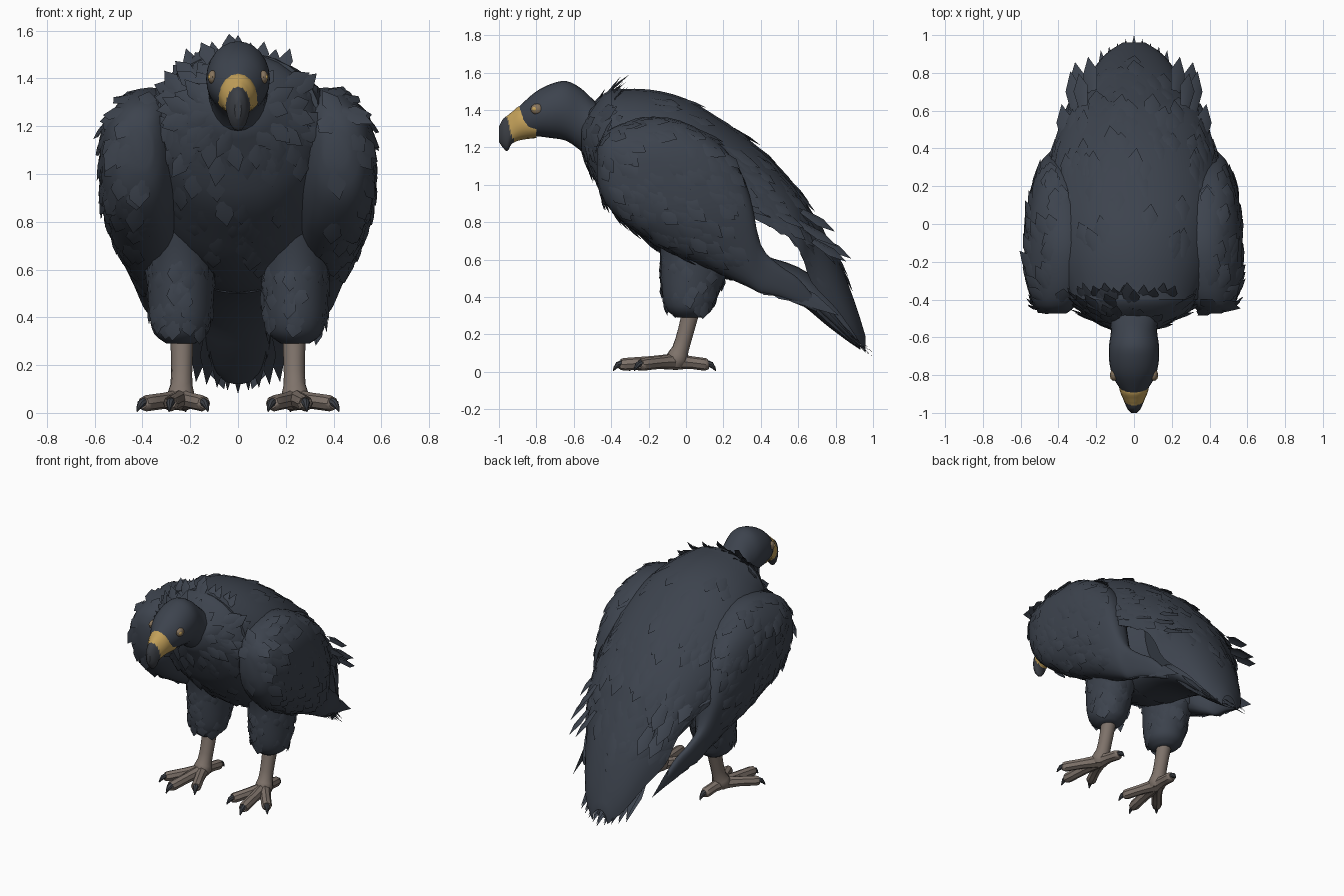
import bpy, bmesh, math, random
from mathutils import Vector

if "Cube" in bpy.data.objects:
    bpy.data.objects.remove(bpy.data.objects["Cube"])

random.seed(7)


def material(name, rgb):
    m = bpy.data.materials.new(name)
    m.diffuse_color = (*rgb, 1)
    m.use_nodes = True
    m.node_tree.nodes["Principled BSDF"].inputs["Base Color"].default_value = m.diffuse_color
    return m


PLUME = material("slate plumage", (0.046, 0.056, 0.075))
SKIN = material("grey brown skin", (0.21, 0.17, 0.145))
YELLOW = material("beak yellow", (0.54, 0.35, 0.10))
HORN = material("dark horn", (0.045, 0.05, 0.06))
EYE = material("amber eye", (0.24, 0.175, 0.11))


def finish(name, bm, mats, angle=40):
    me = bpy.data.meshes.new(name)
    bm.to_mesh(me)
    bm.free()
    for m in mats:
        me.materials.append(m)
    ob = bpy.data.objects.new(name, me)
    bpy.context.collection.objects.link(ob)
    bpy.ops.object.select_all(action='DESELECT')
    ob.select_set(True)
    bpy.context.view_layer.objects.active = ob
    bpy.ops.object.shade_smooth_by_angle(angle=math.radians(angle))
    return ob


def refine(rows, k=3):
    """Catmull-Rom subdivision of a table of section values."""
    out = []
    for i in range(len(rows) - 1):
        a, b, c, d = (rows[max(0, min(len(rows) - 1, i + j))] for j in (-1, 0, 1, 2))
        for s in range(k):
            t = s / k
            out.append([0.5 * (2 * q + (r - p) * t + (2 * p - 5 * q + 4 * r - u) * t * t
                               + (3 * q - p - 3 * r + u) * t ** 3) for p, q, r, u in zip(a, b, c, d)])
    return out + [list(rows[-1])]


def loft(name, rings, mats, rule=None):
    """Skin closed rings of points, capping both ends."""
    bm = bmesh.new()
    vr = [[bm.verts.new(p) for p in r] for r in rings]
    n = len(vr[0])
    for a, b in zip(vr, vr[1:]):
        for i in range(n):
            bm.faces.new((a[i], a[(i + 1) % n], b[(i + 1) % n], b[i]))
    bm.faces.new(vr[0])
    bm.faces.new(vr[-1])
    bmesh.ops.recalc_face_normals(bm, faces=bm.faces)
    if rule:
        for f in bm.faces:
            f.material_index = rule(f.calc_center_median())
    return finish(name, bm, mats)


def oval(y, top, bot, hw, xc=0, n=24, power=1.0):
    """Upright section; a power below 1 makes it boxier."""
    c, h = (top + bot) / 2, (top - bot) / 2

    def box(v):
        return math.copysign(abs(v) ** power, v)
    return [Vector((xc + hw * box(math.cos(a)), y, c + h * box(math.sin(a))))
            for a in (2 * math.pi * i / n for i in range(n))]


def tube(name, path, mats, n=10, rule=None):
    """Round limb along points given as (x, y, z, radius)."""
    path = refine(path, 2)
    pts = [Vector(p[:3]) for p in path]
    rings = []
    for i, p in enumerate(pts):
        q = (pts[min(i + 1, len(pts) - 1)] - pts[max(i - 1, 0)]).to_track_quat('Z', 'Y')
        r = max(path[i][3], 0.002)
        rings.append([p + q @ Vector((r * math.cos(a), r * math.sin(a), 0))
                      for a in (2 * math.pi * j / n for j in range(n))])
    return loft(name, rings, mats, rule)


def feather(bm, base, d, nrm, length, width):
    """One ridged leaf-shaped plate."""
    d = d.normalized()
    s = d.cross(nrm).normalized() * width / 2
    up = s.cross(d).normalized() * width * 0.12
    b, m, t = base, base + d * length * 0.55, base + d * length
    v = [bm.verts.new(p) for p in (b - s * .6, b + up, b + s * .6, m - s, m + up, m + s, t)]
    for f in ((0, 1, 4, 3), (1, 2, 5, 4), (3, 4, 6), (4, 5, 6)):
        bm.faces.new([v[i] for i in f])


def plumage(name, host, count, flow, length, width, lift, rule):
    """Scatter feathers over the part of a host surface chosen by a rule."""
    bm = bmesh.new()
    me = host.data
    polys = [p for p in me.polygons if len(p.vertices) == 4 and rule(p.center, p.normal)]
    for p in random.choices(polys, weights=[p.area for p in polys], k=count):
        a, b, c, e = (me.vertices[i].co for i in p.vertices)
        pos = a.lerp(b, random.random()).lerp(e.lerp(c, random.random()), random.random())
        d = Vector(flow) + Vector([random.uniform(-.2, .2) for _ in range(3)])
        d = (d - p.normal * d.dot(p.normal)).normalized() + p.normal * lift * random.uniform(.4, 1.2)
        feather(bm, pos - p.normal * 0.006, d, p.normal, length * random.uniform(.7, 1.2), width)
    return finish(name, bm, [PLUME])


# Torso
body = loft("body", [oval(*r) for r in refine([
    (-.56, 1.36, 1.18, .12), (-.49, 1.43, 1.04, .25), (-.40, 1.51, .87, .335), (-.25, 1.50, .73, .39),
    (-.1, 1.46, .61, .41), (.1, 1.37, .52, .39), (.25, 1.27, .50, .33), (.37, 1.15, .56, .22)])], [PLUME])
plumage("body_feathers", body, 80, (0, .5, -.9), .11, .08, .07, lambda c, n: c.y < .1 and c.z < 1.25)
plumage("ruff_feathers", body, 90, (0, .8, -.15), .12, .07, .2, lambda c, n: c.y < -.39 and c.z > 1.08)

# Arched mantle sweeping from the shoulders to the tail


def arch(y, top, edge, hw, n=14):
    ts = [math.pi * (i / n - .5) for i in range(n + 1)]
    outer = [Vector((hw * math.sin(t), y, edge + (top - edge) * math.cos(t))) for t in ts]
    inner = [Vector((p.x * .93, y, edge + .005 + (p.z - edge) * .9)) for p in reversed(outer)]
    return outer + inner


mantle = loft("mantle", [arch(*r) for r in refine([
    (-.40, 1.51, 1.25, .34), (-.2, 1.51, 1.10, .44), (0, 1.46, 1.0, .48), (.2, 1.34, .9, .48), (.4, 1.19, .80, .43),
    (.55, 1.03, .72, .38), (.62, .94, .62, .35), (.67, .86, .48, .31), (.8, .63, .34, .23), (.9, .38, .20, .15),
    (.96, .19, .1, .06)])], [PLUME])
plumage("mantle_feathers", mantle, 60, (0, .8, -.6), .15, .09, .06,
        lambda c, n: n.z > .2 and -.2 < c.y < .85 and abs(c.x) < .3)
plumage("mantle_edge_feathers", mantle, 60, (0, .85, -.5), .14, .07, .1,
        lambda c, n: n.z > 0 and .05 < c.y < .72 and abs(c.x) > .28)

# Raised crest on the nape and long flight feathers
bm = bmesh.new()
for i in range(-4, 5):
    feather(bm, Vector((i * .045, -.43 + abs(i) * .006, 1.47 - abs(i) * .013)),
            Vector((i * .07, .6 + .3 * (i % 2), .8)), Vector((0, -.7, .7)), .14, .06)
for s in (-1, 1):
    for x, y, z, l in ((.31, .60, .80, .25), (.27, .62, .86, .21), (.29, .68, .70, .21), (.22, .7, .72, .22),
                       (.36, .45, .88, .22), (.40, .3, .92, .18)):
        feather(bm, Vector((s * x, y, z)), Vector((s * .1, .8, -.5)), Vector((s * .5, .4, .7)), l, .09)
finish("crest_and_flight_feathers", bm, [PLUME])

# Tail with a fan of feathers
loft("tail", [oval(*r) for r in refine([
    (.18, .74, .50, .22), (.4, .63, .46, .21), (.6, .56, .37, .2), (.75, .45, .25, .17),
    (.87, .30, .16, .13), (.93, .22, .12, .08)])], [PLUME])
bm = bmesh.new()
for layer in range(2):
    for i in range(-4, 5):
        start = Vector((i * .035, .62, .40 + layer * .09))
        end = Vector((i * .044, 1.0 - abs(i) * .02, .08 + abs(i) * .012 + layer * .02))
        feather(bm, start, end - start, Vector((i * .05, .7, .7)), (end - start).length, .08)
finish("tail_feathers", bm, [PLUME])

# Head
loft("head", [oval(*r) for r in refine([
    (-.91, 1.40, 1.28, .04), (-.87, 1.44, 1.265, .075), (-.80, 1.50, 1.26, .115), (-.72, 1.54, 1.25, .132),
    (-.64, 1.555, 1.235, .132), (-.56, 1.515, 1.18, .122), (-.49, 1.45, 1.12, .14), (-.42, 1.4, 1.1, .17)])], [PLUME])

# Hooked beak: yellow base, dark tip
loft("beak", [oval(*r, n=16) for r in refine([
    (-.80, 1.38, 1.25, .088), (-.88, 1.422, 1.24, .076), (-.93, 1.39, 1.22, .056), (-.955, 1.37, 1.18, .046),
    (-.98, 1.35, 1.20, .034), (-1.0, 1.31, 1.23, .014)], 4)], [YELLOW, HORN],
    lambda c: 1 if c.y < -.945 + (1.31 - c.z) * .3 else 0)

for s, side in ((1, "left"), (-1, "right")):
    # Eyes
    for part, r, off, m in (("eye", .034, 0, EYE), ("iris", .016, .011, YELLOW)):
        bm = bmesh.new()
        bmesh.ops.create_uvsphere(bm, u_segments=14, v_segments=8, radius=r)
        for v in bm.verts:
            v.co = Vector((s * (.106 + off) + v.co.x * .6, -.797 - off + v.co.y, 1.405 + v.co.z * .85))
        finish(side + "_" + part, bm, [m])

    # Folded wing, blending into the back, ending in a long low blade of primaries
    rings = [oval(y, t, b, hx, xc, 28, .8) for y, t, b, xc, hx in refine([
        (-.475, 1.19, 1.03, .41, .05), (-.43, 1.28, .90, .42, .11), (-.3, 1.34, .77, .41, .16),
        (-.1, 1.36, .65, .405, .17), (.1, 1.28, .56, .395, .165), (.25, 1.14, .49, .40, .125),
        (.34, .95, .45, .42, .075), (.40, .68, .42, .43, .04), (.5, .57, .40, .42, .03),
        (.6, .50, .36, .40, .025), (.70, .38, .32, .38, .012)])]
    for r in rings:
        for v in r:
            v.x = s * (v.x - .15 * max(0, .85 - v.z) - .25 * max(0, v.z - 1.2))
    wing = loft(side + "_wing", rings, [PLUME])
    plumage(side + "_wing_feathers", wing, 110, (0, .8, -.65), .12, .08, .11,
            lambda c, n: n.x * s > -.1 and c.y < .25)
    bm = bmesh.new()
    for i in range(4):
        feather(bm, Vector((s * (.385 - .012 * i), .34 + .05 * i, .5 - .005 * i)),
                Vector((-s * .1, .8, -.45)), Vector((s, .1, .1)), .2 + .06 * i, .08)
    finish(side + "_primaries", bm, [PLUME])

    # Feathered thigh
    rings = [[Vector((s * x + rx * math.cos(a), y + ry * math.sin(a), z))
              for a in (2 * math.pi * i / 18 for i in range(18))] for z, y, x, rx, ry in refine([
                  (.80, .03, .24, .15, .2), (.65, .06, .24, .15, .2), (.52, .04, .24, .14, .175),
                  (.40, .02, .24, .13, .145), (.33, .02, .24, .11, .12), (.29, .02, .24, .06, .07)])]
    thigh = loft(side + "_thigh", rings, [PLUME])
    plumage(side + "_thigh_feathers", thigh, 60, (0, .1, -1), .08, .07, .15, lambda c, n: .34 < c.z < .65)

    # Scaly shank
    tube(side + "_shank", [(s * .235, .03, .34, .05), (s * .235, .0, .22, .045), (s * .237, -.03, .12, .046),
                           (s * .24, -.05, .07, .06), (s * .24, -.06, .03, .045)], [SKIN])
    # Toes with a dark claw at the end of each
    for i, (x, y) in enumerate(((.15, -.25), (.28, -.33), (.385, -.23), (.225, .10))):
        p, q = Vector((.24, -.05, .055)), Vector((x, y, .04))
        d = (q - p).normalized()
        m, c, e = p.lerp(q, .5), q + d * .035, q + d * .06
        tube(f"{side}_toe_{i + 1}", [(s * p.x, p.y, p.z, .045), (s * m.x, m.y, .05, .034),
                                     (s * q.x, q.y, q.z, .034), (s * (q + d * .02).x, (q + d * .02).y, .04, .024)],
             [SKIN], 8)
        tube(f"{side}_claw_{i + 1}", [(s * q.x, q.y, .045, .02), (s * c.x, c.y, .038, .016),
                                      (s * e.x, e.y, .006, .003)], [HORN], 8)
